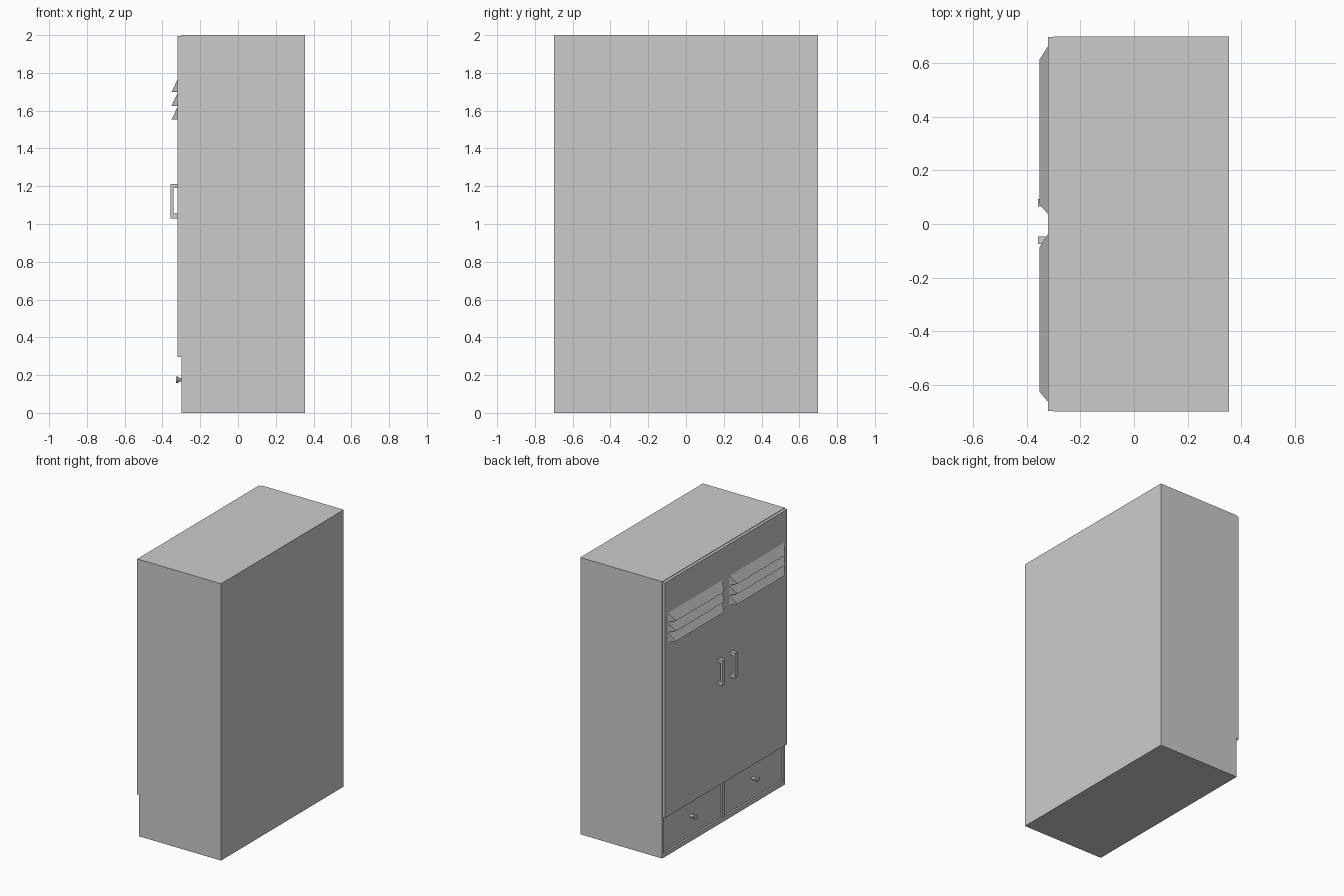
import bpy, bmesh, math
from mathutils import Matrix

if "Cube" in bpy.data.objects:
    bpy.data.objects.remove(bpy.data.objects["Cube"])


def finish(name, bm):
    bmesh.ops.recalc_face_normals(bm, faces=bm.faces[:])
    me = bpy.data.meshes.new(name)
    bm.to_mesh(me)
    bm.free()
    ob = bpy.data.objects.new(name, me)
    bpy.context.collection.objects.link(ob)
    return ob


def box(name, x0, x1, y0, y1, z0, z1):
    bm = bmesh.new()
    m = Matrix.Translation(((x0 + x1) / 2, (y0 + y1) / 2, (z0 + z1) / 2))
    bmesh.ops.create_cube(bm, size=1, matrix=m @ Matrix.Diagonal((x1 - x0, y1 - y0, z1 - z0, 1)))
    return finish(name, bm)


def louver(name, y0, y1, z):
    # wedge slat with triangular ends that taper towards the lip
    bm = bmesh.new()
    ends = []
    for y, tip in ((y0, y0 + 0.038), (y1, y1 - 0.05)):
        ends.append([bm.verts.new(p) for p in
                     ((-0.32, y, z), (-0.32, y, z + 0.068), (-0.352, tip, z))])
    a, b = ends
    bm.faces.new(a)
    bm.faces.new(b)
    for i in range(3):
        j = (i + 1) % 3
        bm.faces.new((a[i], a[j], b[j], b[i]))
    return finish(name, bm)


def handle(name, yc):
    # C-shaped pull extruded across its width
    prof = [(-0.32, 1.03), (-0.358, 1.03), (-0.358, 1.213), (-0.32, 1.213),
            (-0.32, 1.19), (-0.341, 1.19), (-0.341, 1.055), (-0.32, 1.055)]
    bm = bmesh.new()
    f = bm.faces.new([bm.verts.new((x, yc - 0.014, z)) for x, z in prof])
    ext = bmesh.ops.extrude_face_region(bm, geom=[f])
    bmesh.ops.translate(bm, vec=(0, 0.028, 0),
                        verts=[v for v in ext["geom"] if isinstance(v, bmesh.types.BMVert)])
    return finish(name, bm)


def knob(name, yc, zc):
    # turned knob: narrow stem flaring to a flat cap
    prof = [(-0.287, 0.011), (-0.308, 0.009), (-0.32, 0.018), (-0.328, 0.018)]
    n = 16
    bm = bmesh.new()
    rings = [[bm.verts.new((x, yc + r * math.cos(2 * math.pi * i / n),
                            zc + r * math.sin(2 * math.pi * i / n))) for i in range(n)]
             for x, r in prof]
    for a, b in zip(rings, rings[1:]):
        for i in range(n):
            j = (i + 1) % n
            bm.faces.new((a[i], a[j], b[j], b[i]))
    bm.faces.new(rings[0])
    bm.faces.new(rings[-1])
    ob = finish(name, bm)
    bpy.context.view_layer.objects.active = ob
    ob.select_set(True)
    bpy.ops.object.shade_smooth_by_angle(angle=math.radians(35))
    ob.select_set(False)
    return ob


FRONT, BACK, HALF, T = -0.30, 0.355, 0.70, 0.02

# carcass panels
box("top_panel", FRONT, BACK, -HALF, HALF, 2 - T, 2)
box("base_panel", FRONT, BACK, -HALF, HALF, 0, 0.03)
box("back_panel", BACK - T, BACK, -HALF, HALF, 0.03, 2 - T)
box("shelf_over_drawers", FRONT, BACK - T, -HALF + T, HALF - T, 0.30, 0.32)
box("drawer_divider", FRONT, BACK - T, -0.012, 0.012, 0.03, 0.30)

for side, s in (("left", 1), ("right", -1)):
    def span(a, b):
        return sorted((s * a, s * b))
    box(side + "_side_panel", FRONT, BACK - T, *span(HALF - T, HALF), 0.03, 2 - T)
    # door, pull and vent slats
    box(side + "_door", -0.32, FRONT, *span(0, 0.697), 0.297, 1.996)
    handle(side + "_door_handle", 0.079 if s > 0 else -0.061)
    for i in range(3):
        louver(f"{side}_louver_{i + 1}", *span(0.036, 0.664), 1.698 - 0.073 * i)
    # recessed drawer front and knob
    box(side + "_drawer", FRONT + 0.013, FRONT + 0.035, *span(0.012, HALF - T), 0.03, 0.30)
    knob(side + "_drawer_knob", s * 0.355, 0.175)
